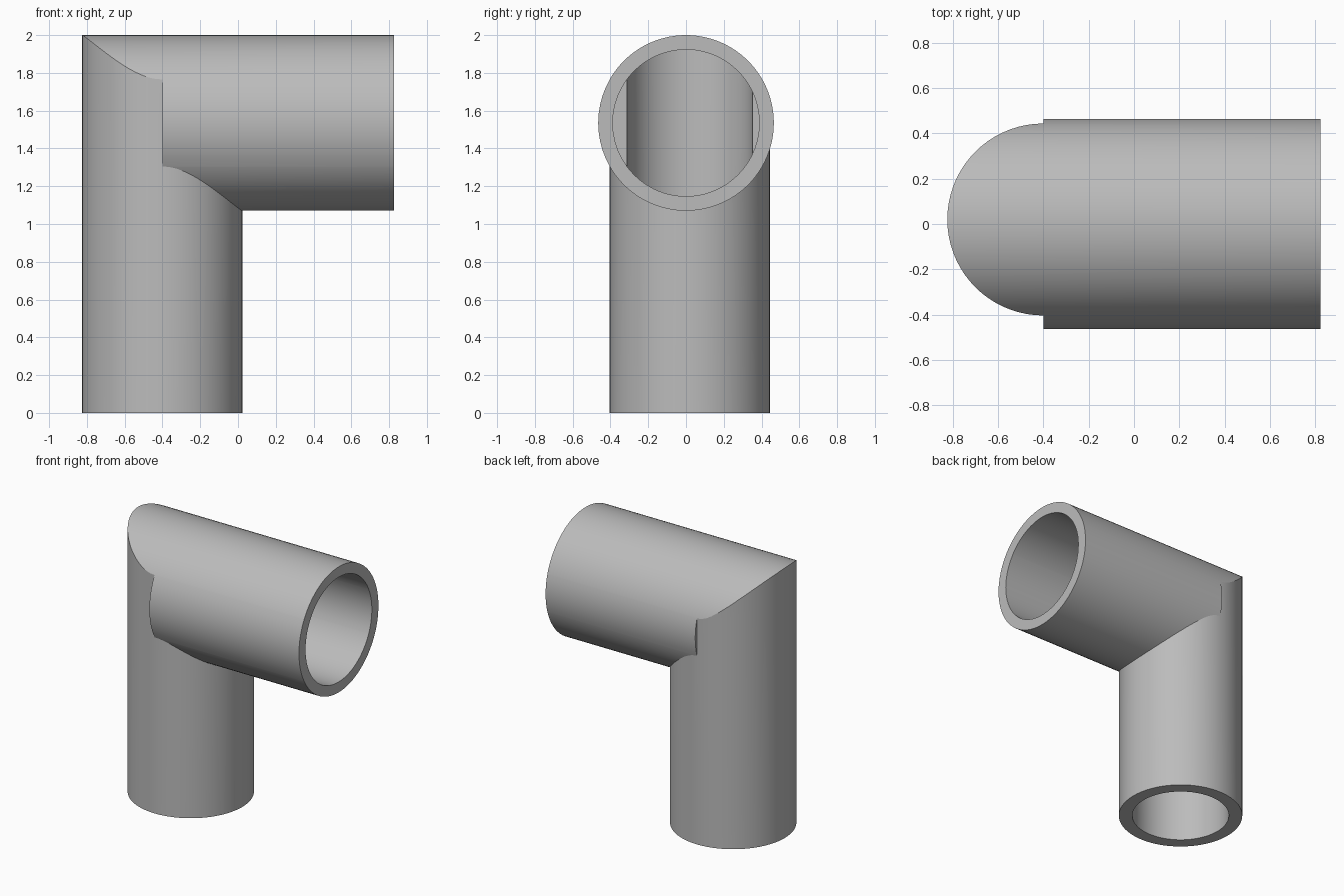
import bpy
import bmesh
from math import sin, cos, pi, sqrt, asin

cube = bpy.data.objects.get("Cube")
if cube:
    bpy.data.objects.remove(cube, do_unlink=True)

CX, CY = -0.401, 0.02      # axis of the upright pipe
CZ = 1.535                 # height of the level pipe's axis
END = 0.825                # open end of the level pipe
N, M = 36, 10              # steps across the joint and around each side

bm = bmesh.new()


def face(*points):
    bm.faces.new([bm.verts.new(p) for p in points])


def shell(r, big):
    """One skin of the elbow: upright radius r, level radius big.
    Returns its bottom loop and its end loop."""
    ys = [CY - r * cos(pi * i / N) for i in range(N + 1)]
    dx = [r * sin(pi * i / N) for i in range(N + 1)]
    dx[0] = dx[N] = 0
    h = [sqrt(big * big - y * y) for y in ys]

    def at(i, side, z):
        return (CX + side * dx[i], ys[i], z)

    for i in range(N):
        j = i + 1
        # Upright wall: outer half runs up to the roof, inner half to the floor
        west = [at(i, -1, 0), at(j, -1, 0)]
        if j == N:
            west.append(at(j, -1, CZ - h[j]))
        west += [at(j, -1, CZ + h[j]), at(i, -1, CZ + h[i])]
        if i == 0:
            west.append(at(i, -1, CZ - h[i]))
        face(*west)
        face(at(i, 1, 0), at(j, 1, 0), at(j, 1, CZ - h[j]), at(i, 1, CZ - h[i]))
        # Roof and floor of the level pipe, trimmed by the upright wall
        for side, up in ((-1, 1), (1, -1)):
            face(at(i, side, CZ + up * h[i]), at(j, side, CZ + up * h[j]),
                 (END, ys[j], CZ + up * h[j]), (END, ys[i], CZ + up * h[i]))

    # Bulging sides of the level pipe and the flat steps where they stop
    arcs = []
    for k, s in ((N, 1), (0, -1)):
        a = asin(h[k] / big)
        arc = [(s * big * cos(a * (1 - 2 * m / M)), CZ + big * sin(a * (1 - 2 * m / M)))
               for m in range(M + 1)]
        for p, q in zip(arc, arc[1:]):
            face((CX, *p), (CX, *q), (END, *q), (END, *p))
        face(*[(CX, *p) for p in arc])
        arcs.append(arc)

    top = [(ys[i], CZ + h[i]) for i in range(N)]
    floor = [(ys[i], CZ - h[i]) for i in range(N - 1, 0, -1)]
    section = top + arcs[0] + floor + arcs[1][:0:-1]
    bottom = [at(i, -1, 0) for i in range(N)] + [at(i, 1, 0) for i in range(N, 0, -1)]
    return bottom, [(END, *p) for p in section]


# Outer skin and bore, joined by flat rims at both mouths
outer = shell(0.424, 0.465)
bore = shell(0.332, 0.388)
for a, b in zip(outer, bore):
    for i in range(len(a)):
        face(a[i - 1], a[i], b[i], b[i - 1])

bmesh.ops.remove_doubles(bm, verts=bm.verts, dist=0.00005)
bmesh.ops.recalc_face_normals(bm, faces=bm.faces)
mesh = bpy.data.meshes.new("elbow_pipe")
bm.to_mesh(mesh)
bm.free()
pipe = bpy.data.objects.new("elbow_pipe", mesh)
bpy.context.collection.objects.link(pipe)

# Plain grey
grey = bpy.data.materials.new("grey")
grey.use_nodes = True
colour = (0.5, 0.5, 0.5, 1)
grey.diffuse_color = colour
grey.node_tree.nodes["Principled BSDF"].inputs["Base Color"].default_value = colour
mesh.materials.append(grey)

bpy.ops.object.select_all(action="DESELECT")
pipe.select_set(True)
bpy.context.view_layer.objects.active = pipe
bpy.ops.object.shade_smooth_by_angle(angle=0.22)
